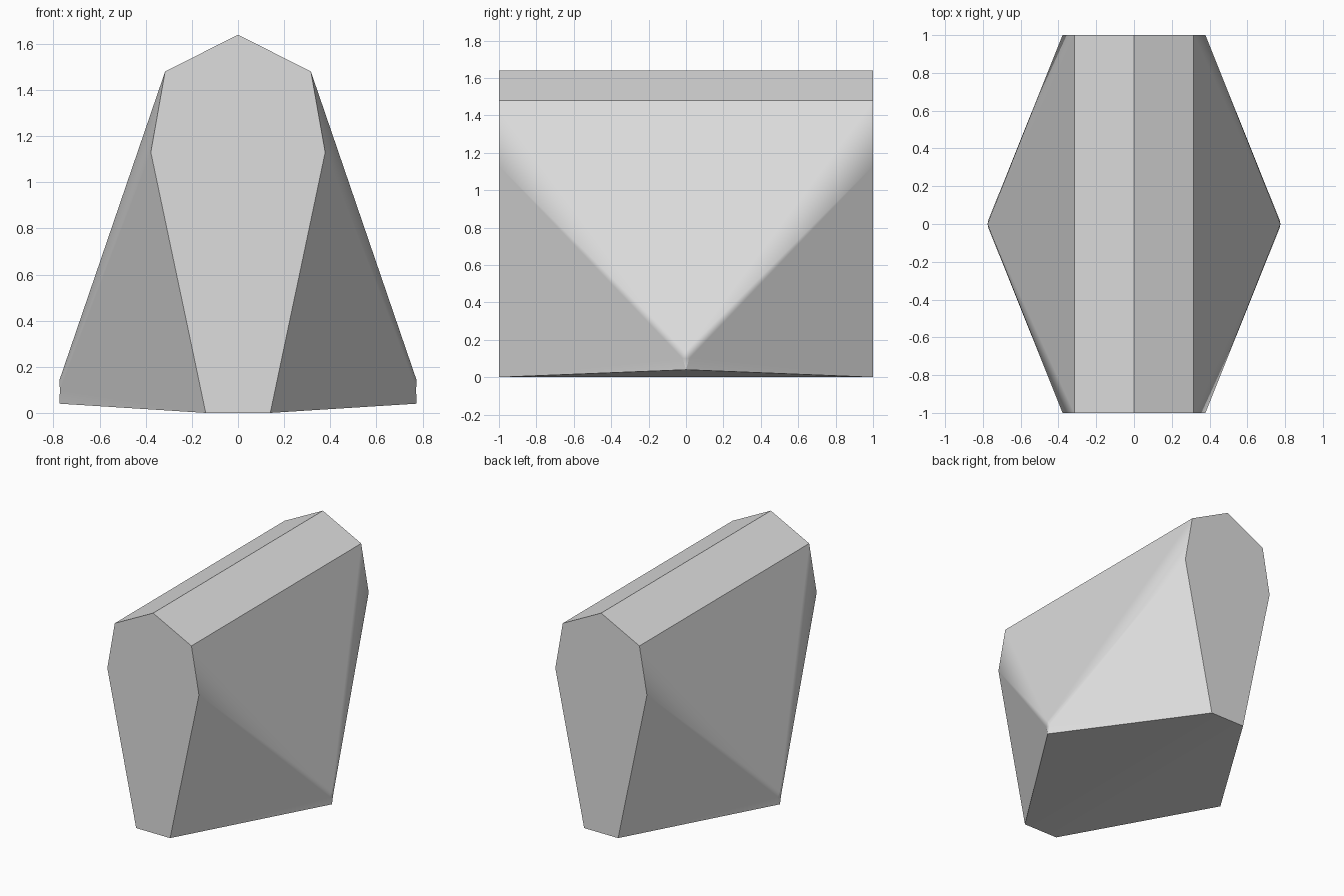
import bpy
import bmesh
import math

cube = bpy.data.objects.get("Cube")
if cube:
    bpy.data.objects.remove(cube, do_unlink=True)

# Single light grey material
GREY = (0.73, 0.73, 0.73, 1.0)
mat = bpy.data.materials.new("light_grey")
mat.use_nodes = True
mat.diffuse_color = GREY
bsdf = mat.node_tree.nodes["Principled BSDF"]
bsdf.inputs["Base Color"].default_value = GREY
bsdf.inputs["Roughness"].default_value = 0.8

# Half of the end profile (x, z): shoulder, widest point, foot
SHOULDER, WAIST, FOOT = (0.316, 1.48), (0.378, 1.13), (0.14, 0.0)
RIDGE_Z = 1.64

bm = bmesh.new()
ends = {}
for e in (-1, 1):
    ends[e, "ridge"] = bm.verts.new((0, e, RIDGE_Z))
    for s in (-1, 1):
        for name, (x, z) in (("shoulder", SHOULDER), ("waist", WAIST), ("foot", FOOT)):
            ends[e, s, name] = bm.verts.new((s * x, e, z))

# Flat end caps
for e in (-1, 1):
    bm.faces.new([ends[e, "ridge"]]
                 + [ends[e, 1, n] for n in ("shoulder", "waist", "foot")]
                 + [ends[e, -1, n] for n in ("foot", "waist", "shoulder")])

# Flat underside strip between the feet
bm.faces.new([ends[-1, -1, "foot"], ends[-1, 1, "foot"],
              ends[1, 1, "foot"], ends[1, -1, "foot"]])

for s in (-1, 1):
    # Side point: top, bottom and a small blunt corner on each side
    top = bm.verts.new((s * 0.775, 0, 0.14))
    low = bm.verts.new((s * 0.775, 0, 0.04))
    corner = {e: bm.verts.new((s * 0.772, e * 0.018, 0.10)) for e in (-1, 1)}
    a, b = ends[-1, s, "shoulder"], ends[1, s, "shoulder"]
    # Roof slope, upper side, underside wing and blunt tip
    bm.faces.new([ends[-1, "ridge"], a, b, ends[1, "ridge"]])
    bm.faces.new([a, top, b])
    bm.faces.new([ends[-1, s, "foot"], low, ends[1, s, "foot"]])
    bm.faces.new([corner[-1], low, corner[1], top])
    for e in (-1, 1):
        shoulder, waist, foot = (ends[e, s, n] for n in ("shoulder", "waist", "foot"))
        # Narrow soft band, then the large lower side
        bm.faces.new([shoulder, waist, top])
        bm.faces.new([waist, corner[e], top])
        bm.faces.new([waist, foot, corner[e]])
        bm.faces.new([foot, low, corner[e]])

bmesh.ops.recalc_face_normals(bm, faces=bm.faces)
mesh = bpy.data.meshes.new("faceted_body")
bm.to_mesh(mesh)
bm.free()
mesh.materials.append(mat)

body = bpy.data.objects.new("faceted_body", mesh)
bpy.context.collection.objects.link(body)
bpy.ops.object.select_all(action="DESELECT")
body.select_set(True)
bpy.context.view_layer.objects.active = body

# Soft side creases, sharp everywhere else
bpy.ops.object.shade_smooth_by_angle(angle=math.radians(30))
weighted = body.modifiers.new("weighted_normals", "WEIGHTED_NORMAL")
weighted.mode = "FACE_AREA"
weighted.weight = 100
weighted.keep_sharp = True
